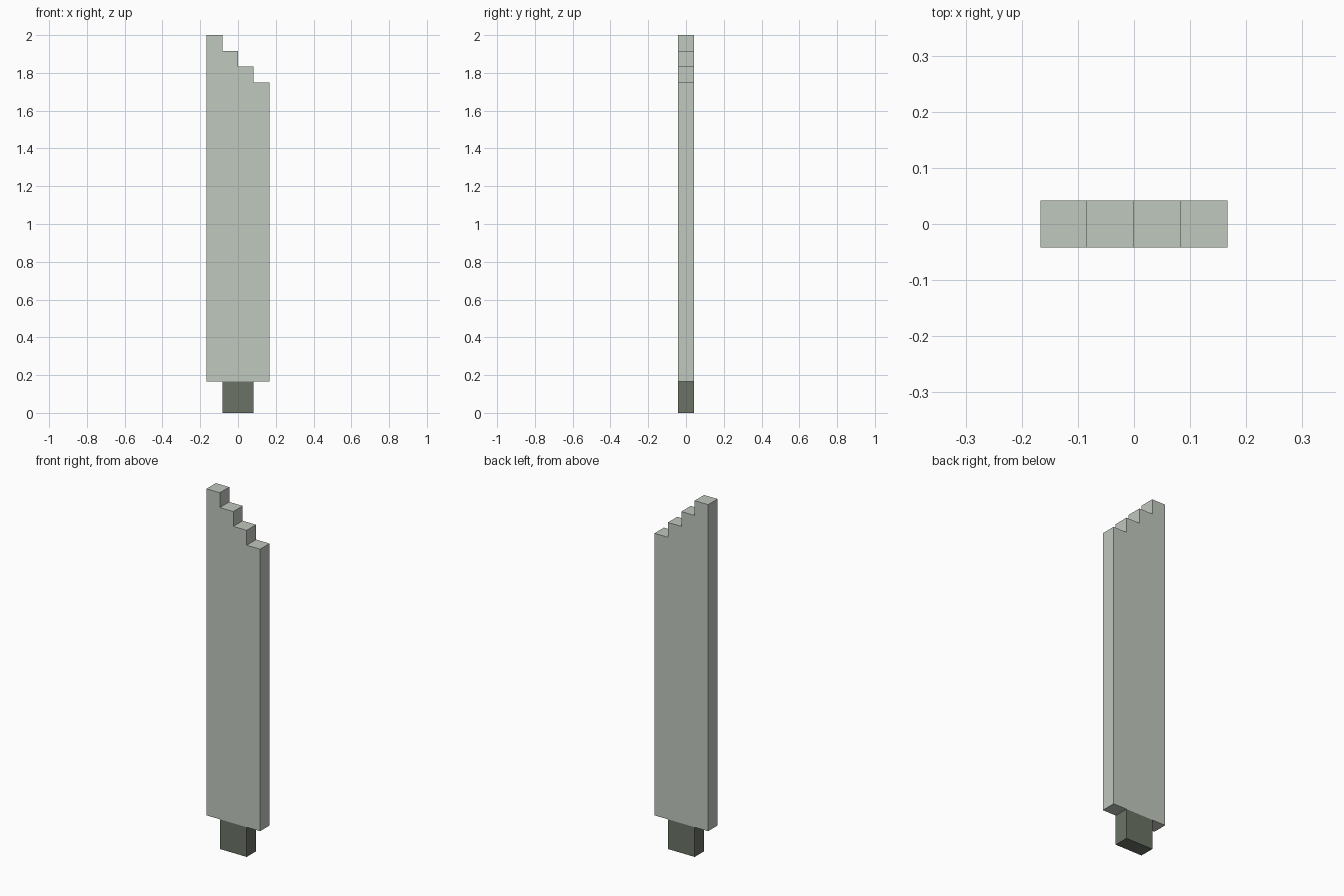
import bpy
import bmesh

if "Cube" in bpy.data.objects:
    bpy.data.objects.remove(bpy.data.objects["Cube"])

U = 1 / 12  # block size of the model


def material(name, rgb):
    m = bpy.data.materials.new(name)
    m.diffuse_color = (*rgb, 1)
    m.use_nodes = True
    m.node_tree.nodes["Principled BSDF"].inputs["Base Color"].default_value = m.diffuse_color
    return m


def slab(name, profile, mat):
    """Extrude an x/z outline (in blocks) one block deep, centred on y."""
    bm = bmesh.new()
    face = bm.faces.new([bm.verts.new((x * U, -U / 2, z * U)) for x, z in profile])
    ext = bmesh.ops.extrude_face_region(bm, geom=[face])
    verts = [g for g in ext["geom"] if isinstance(g, bmesh.types.BMVert)]
    bmesh.ops.translate(bm, verts=verts, vec=(0, U, 0))
    bmesh.ops.recalc_face_normals(bm, faces=bm.faces)
    mesh = bpy.data.meshes.new(name)
    bm.to_mesh(mesh)
    bm.free()
    mesh.materials.append(mat)
    ob = bpy.data.objects.new(name, mesh)
    bpy.context.collection.objects.link(ob)
    return ob


pale = material("pale grey green", (0.527, 0.578, 0.515))
dark = material("dark grey green", (0.147, 0.171, 0.133))

# Blade with a tip that steps down one block at a time
outline = [(-2, 2), (2, 2)]
for i in range(4):
    outline += [(2 - i, 21 + i), (1 - i, 21 + i)]
slab("blade", outline, pale)

# Short handle below the blade
slab("handle", [(-1, 0), (1, 0), (1, 2), (-1, 2)], dark)
